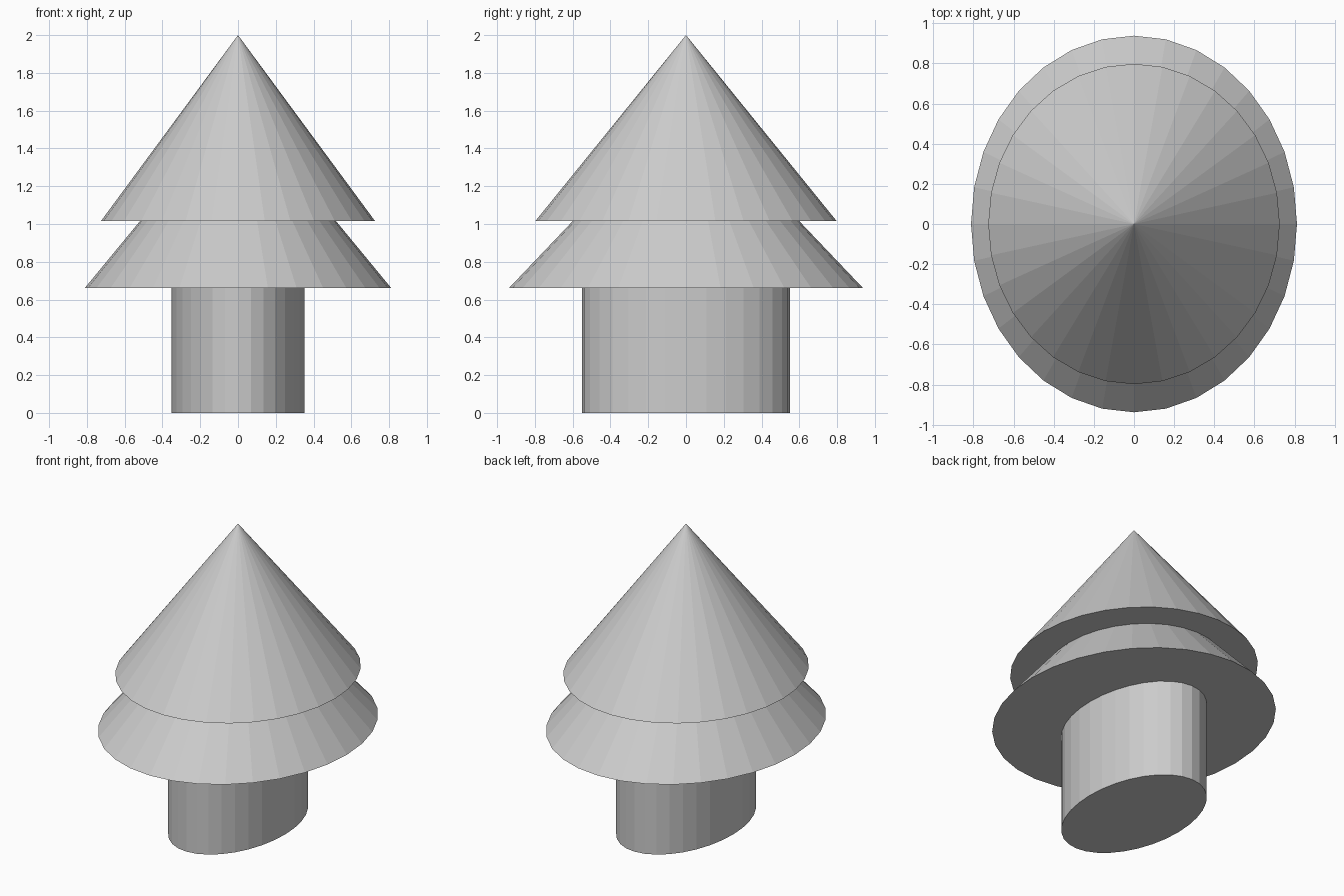
import bpy

if "Cube" in bpy.data.objects:
    bpy.data.objects.remove(bpy.data.objects["Cube"])

# Single flat grey for the whole tree
grey = bpy.data.materials.new("light grey")
grey.diffuse_color = (0.6, 0.6, 0.6, 1)
grey.use_nodes = True
grey.node_tree.nodes["Principled BSDF"].inputs["Base Color"].default_value = grey.diffuse_color


def tapered(name, rx, ry, z0, z1, top):
    """Closed 32-sided elliptical cone (top=0) or cylinder (top=1)."""
    bpy.ops.mesh.primitive_cone_add(vertices=32, radius1=1, radius2=top,
                                    depth=1, location=(0, 0, (z0 + z1) / 2))
    ob = bpy.context.object
    ob.name = name
    ob.scale = (rx, ry, z1 - z0)
    bpy.ops.object.transform_apply(location=True, rotation=False, scale=True)
    ob.data.materials.append(grey)
    return ob


# Oval trunk
tapered("trunk", 0.352, 0.55, 0.0, 0.66, 1)
# Two overlapping tiers of foliage
tapered("lower_foliage", 0.812, 0.938, 0.66, 1.645, 0)
tapered("upper_foliage", 0.726, 0.798, 1.015, 2.0, 0)
